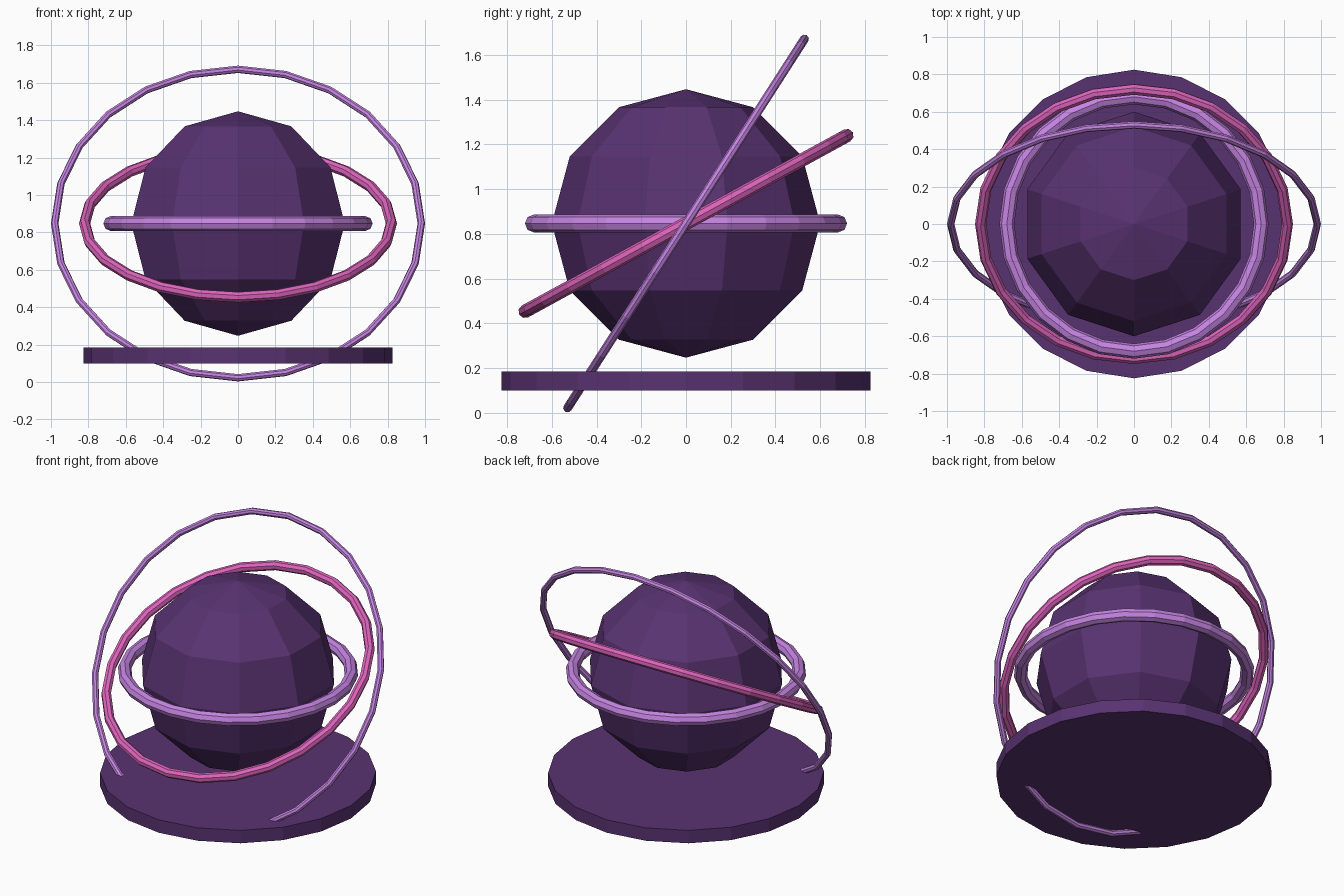
import bpy
import math

cube = bpy.data.objects.get("Cube")
if cube:
    bpy.data.objects.remove(cube, do_unlink=True)

CENTRE = (0, 0, 0.847)


def material(name, colour):
    mat = bpy.data.materials.new(name)
    mat.use_nodes = True
    mat.diffuse_color = (*colour, 1)
    for node in mat.node_tree.nodes:
        if node.type == 'BSDF_PRINCIPLED':
            node.inputs["Base Color"].default_value = (*colour, 1)
    return mat


def finish(name, mat):
    ob = bpy.context.object
    ob.name = name
    ob.data.materials.clear()
    ob.data.materials.append(mat)
    bpy.ops.object.shade_flat()
    return ob


def ring(name, major, minor, tilt, mat):
    bpy.ops.mesh.primitive_torus_add(
        major_segments=24, minor_segments=8, major_radius=major,
        minor_radius=minor, location=CENTRE, rotation=(tilt, 0, 0))
    return finish(name, mat)


dark_purple = material("dark purple", (0.098, 0.032, 0.165))
lilac = material("lilac", (0.56, 0.23, 0.76))
pink = material("pink", (0.72, 0.127, 0.50))

# Faceted globe
bpy.ops.mesh.primitive_uv_sphere_add(
    segments=10, ring_count=6, radius=0.6, location=CENTRE)
finish("globe", dark_purple)

# Round base plate
bpy.ops.mesh.primitive_cylinder_add(
    vertices=20, radius=0.825, depth=0.085, location=(0, 0, 0.142))
finish("base_plate", dark_purple)

# Three rings, each wider, thinner and steeper than the last
ring("inner_ring", 0.68, 0.04, 0, lilac)
ring("middle_ring", 0.82, 0.03, 0.5, pink)
ring("outer_ring", 0.98, 0.02, 1.0, lilac)
